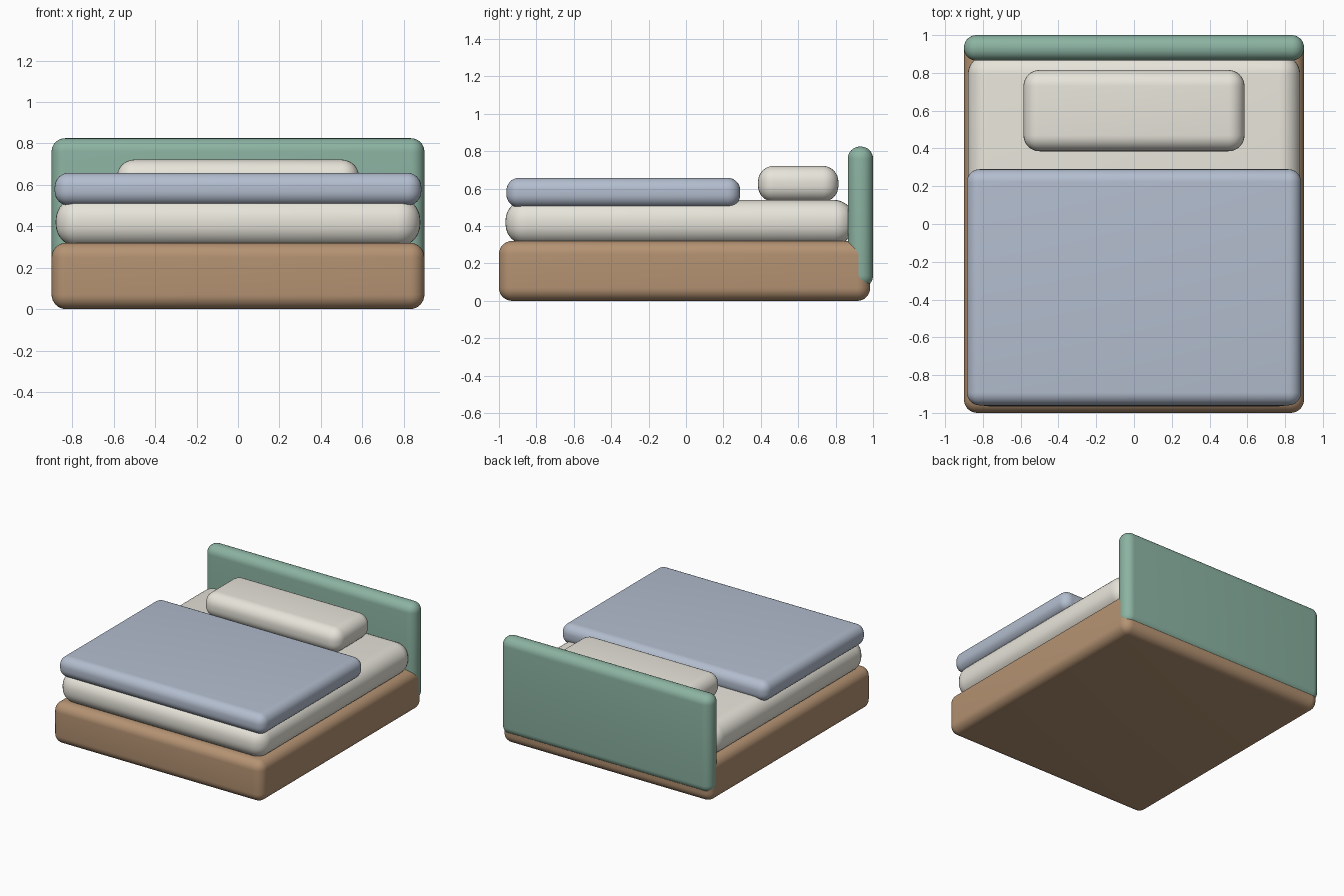
import bpy

if "Cube" in bpy.data.objects:
    bpy.data.objects.remove(bpy.data.objects["Cube"])


def material(name, rgb):
    m = bpy.data.materials.new(name)
    m.diffuse_color = (*rgb, 1)
    m.use_nodes = True
    m.node_tree.nodes["Principled BSDF"].inputs["Base Color"].default_value = m.diffuse_color
    return m


def rounded_box(name, lo, hi, radius, mat):
    """Box between two corners with softly rounded edges."""
    bpy.ops.mesh.primitive_cube_add(size=1, location=[(a + b) / 2 for a, b in zip(lo, hi)])
    ob = bpy.context.object
    ob.name = name
    ob.scale = [b - a for a, b in zip(lo, hi)]
    bpy.ops.object.transform_apply(location=False, rotation=False, scale=True)
    bev = ob.modifiers.new("Round", 'BEVEL')
    bev.width = radius
    bev.segments = 8
    bev.limit_method = 'NONE'
    bpy.ops.object.modifier_apply(modifier=bev.name)
    bpy.ops.object.shade_smooth_by_angle()
    ob.data.materials.append(mat)
    return ob


wood = material("wood", (0.46, 0.29, 0.17))
linen = material("linen", (0.80, 0.78, 0.70))
blue = material("blanket_blue", (0.45, 0.51, 0.62))
green = material("headboard_green", (0.26, 0.45, 0.36))

# Wooden base
rounded_box("bed_base", (-0.90, -1.0, 0.0), (0.90, 0.985, 0.32), 0.07, wood)
# Headboard behind the base
rounded_box("headboard", (-0.90, 0.865, 0.07), (0.90, 1.0, 0.825), 0.065, green)
# Mattress sunk a little into base and headboard
rounded_box("mattress", (-0.88, -0.965, 0.30), (0.88, 0.90, 0.54), 0.11, linen)
# Folded blanket over the foot end
rounded_box("blanket", (-0.885, -0.96, 0.50), (0.885, 0.29, 0.658), 0.068, blue)
# Pillow
rounded_box("pillow", (-0.585, 0.385, 0.53), (0.585, 0.815, 0.722), 0.085, linen)
